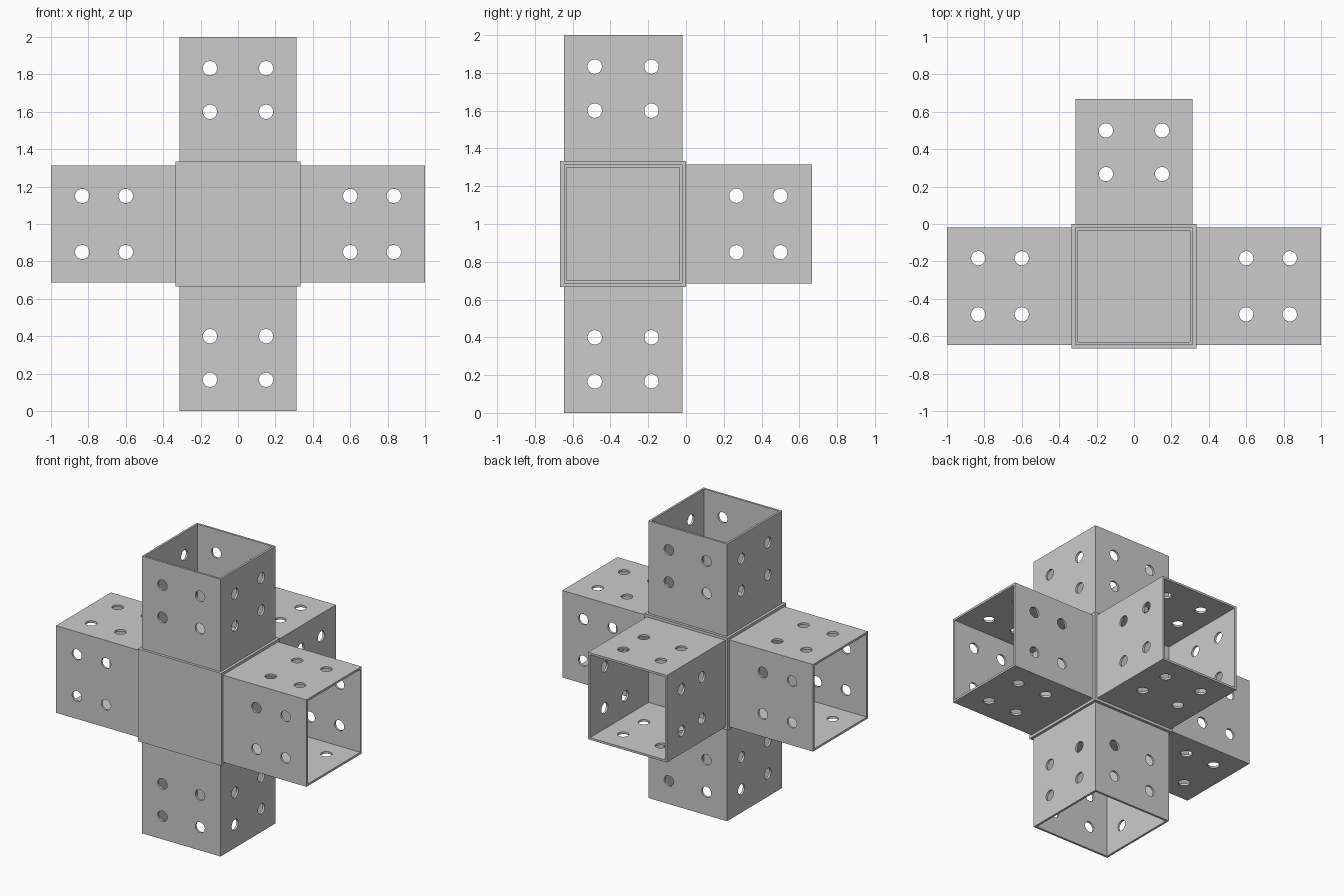
import bpy, bmesh
from math import pi
from mathutils import Matrix, Vector

if "Cube" in bpy.data.objects:
    bpy.data.objects.remove(bpy.data.objects["Cube"])

CENTRE = Vector((0, -0.333, 1))
HALF, OUTER, INNER = 0.3333, 0.314, 0.299   # hub half size, sleeve outer / inner half sizes
TIP = 1.0                                   # sleeve end, measured from the hub centre


def make_object(name, bm):
    mesh = bpy.data.meshes.new(name)
    bm.to_mesh(mesh)
    bm.free()
    ob = bpy.data.objects.new(name, mesh)
    bpy.context.collection.objects.link(ob)
    return ob


def box(name, half, z0, z1):
    bm = bmesh.new()
    size = Matrix.Diagonal((2 * half, 2 * half, z1 - z0, 1))
    bmesh.ops.create_cube(bm, size=1, matrix=Matrix.Translation((0, 0, (z0 + z1) / 2)) @ size)
    return make_object(name, bm)


def drill(name, turn):
    # four parallel bolt holes through two opposite walls
    bm = bmesh.new()
    for side in (-0.15, 0.15):
        for z in (0.6, 0.833):
            place = turn @ Matrix.Translation((side, 0, z)) @ Matrix.Rotation(pi / 2, 4, 'X')
            bmesh.ops.create_cone(bm, cap_ends=True, segments=32, radius1=0.038,
                                  radius2=0.038, depth=1, matrix=place)
    return make_object(name, bm)


# Solid hub
hub = box("hub_block", HALF, -HALF, HALF)
hub.location = CENTRE

# One open square sleeve, hollowed and drilled
sleeve = box("sleeve_top", OUTER, HALF, TIP)
cutters = [box("bore_cutter", INNER, 0, 1.5),
           drill("drill_cutter_y", Matrix()),
           drill("drill_cutter_x", Matrix.Rotation(pi / 2, 4, 'Z'))]
for c in cutters:
    c.hide_render = True
    mod = sleeve.modifiers.new(c.name, 'BOOLEAN')
    mod.operation, mod.solver, mod.object = 'DIFFERENCE', 'EXACT', c
bpy.context.view_layer.update()
baked = bpy.data.meshes.new_from_object(sleeve.evaluated_get(bpy.context.evaluated_depsgraph_get()))
sleeve.modifiers.clear()
sleeve.data = baked
for c in cutters:
    bpy.data.objects.remove(c)

# Sleeves on every hub face except the front
sleeve.location = CENTRE
turns = {"bottom": (pi, 0, 0), "right": (0, pi / 2, 0),
         "left": (0, -pi / 2, 0), "back": (-pi / 2, 0, 0)}
for name, rot in turns.items():
    ob = bpy.data.objects.new("sleeve_" + name, baked)
    bpy.context.collection.objects.link(ob)
    ob.location, ob.rotation_euler = CENTRE, rot
